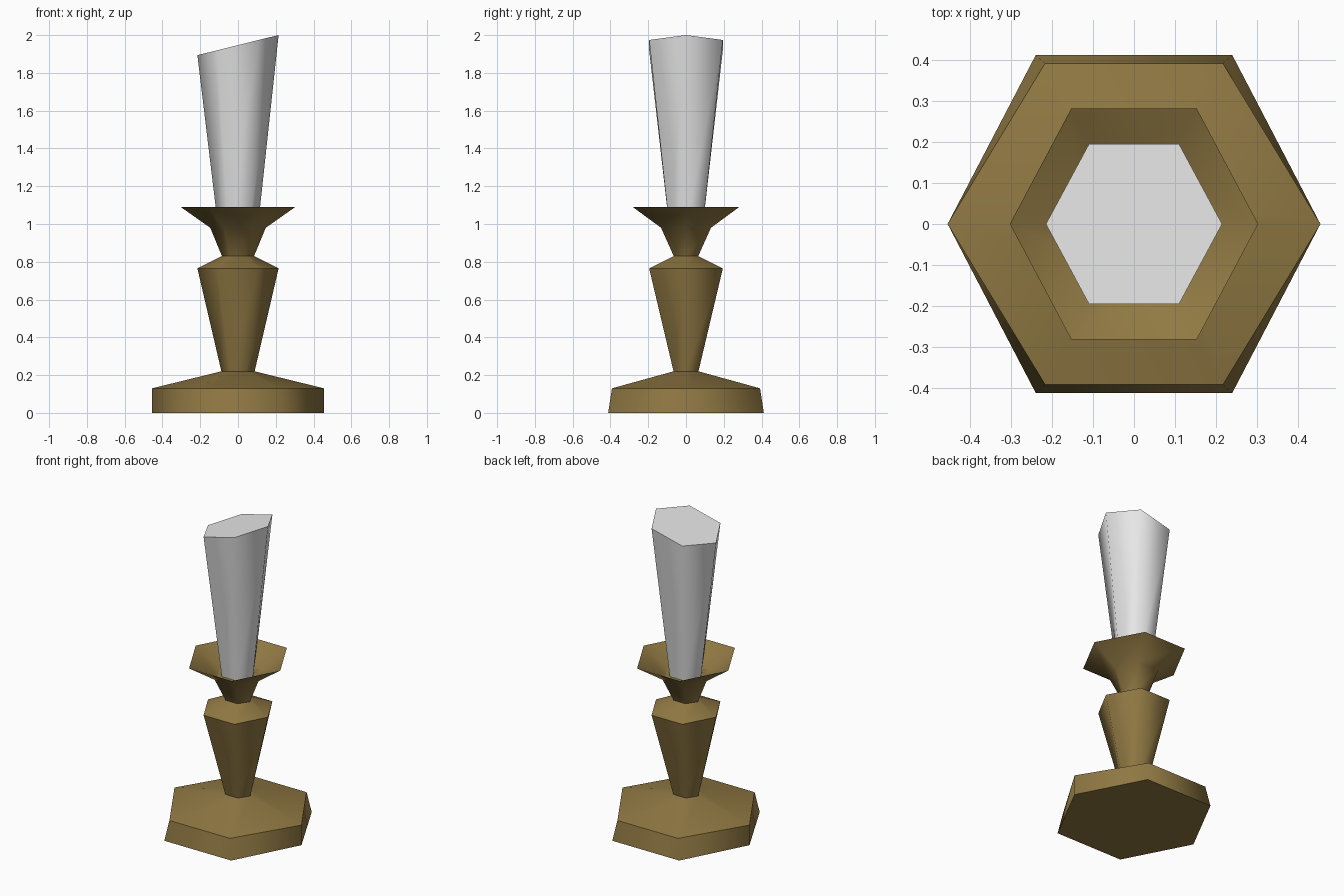
import bpy
import bmesh

cube = bpy.data.objects.get("Cube")
if cube:
    bpy.data.objects.remove(cube, do_unlink=True)


def make_material(name, color):
    mat = bpy.data.materials.new(name)
    mat.use_nodes = True
    mat.diffuse_color = color
    mat.node_tree.nodes["Principled BSDF"].inputs["Base Color"].default_value = color
    return mat


brass = make_material("dark brass", (0.28, 0.19, 0.056, 1))
wax = make_material("pale wax", (0.8, 0.8, 0.8, 1))


def hexagon(rx, mx, ry):
    """Six points with corners on the x axis: tip radius, side corner x, half depth."""
    return [(rx, 0), (mx, ry), (-mx, ry), (-rx, 0), (-mx, -ry), (mx, -ry)]


def loft(name, rings, mat, soft=(), cap_start=False, cap_end=False, top_slope=0):
    """Join hexagon rings (z, rx, mx, ry); rings not listed as soft get hard edges."""
    bm = bmesh.new()
    loops = []
    for z, rx, mx, ry in rings:
        loops.append([bm.verts.new((x, y, z)) for x, y in hexagon(rx, mx, ry)])
    for v in loops[-1]:
        v.co.z += top_slope * v.co.x
    for low, high in zip(loops, loops[1:]):
        for i in range(6):
            j = (i + 1) % 6
            bm.faces.new((low[i], low[j], high[j], high[i]))
    if cap_start:
        bm.faces.new(loops[0][::-1])
    if cap_end:
        bm.faces.new(loops[-1])
    for face in bm.faces:
        face.smooth = True
    for k, loop in enumerate(loops):
        if k not in soft:
            for i in range(6):
                bm.edges.get((loop[i], loop[(i + 1) % 6])).smooth = False
    mesh = bpy.data.meshes.new(name)
    bm.to_mesh(mesh)
    bm.free()
    mesh.materials.append(mat)
    obj = bpy.data.objects.new(name, mesh)
    bpy.context.collection.objects.link(obj)
    return obj


# Wide foot with a shallow sloping top
loft("base", [(0, 0.455, 0.24, 0.412),
              (0.13, 0.455, 0.217, 0.392),
              (0.22, 0.088, 0.044, 0.066)], brass, cap_start=True)

# Flared stem with a shoulder
loft("stem", [(0.22, 0.088, 0.044, 0.066),
              (0.765, 0.215, 0.11, 0.195),
              (0.83, 0.085, 0.043, 0.065)], brass)

# Drip bowl: outer flare, thin rim, hollow inside
loft("bowl", [(0.83, 0.085, 0.043, 0.065),
              (0.98, 0.147, 0.075, 0.132),
              (1.09, 0.303, 0.153, 0.282),
              (0.99, 0.135, 0.069, 0.12)], brass, soft=(1,), cap_end=True)

# Candle widening upward to a slanted top
loft("candle", [(0.98, 0.105, 0.053, 0.088),
                (1.947, 0.215, 0.11, 0.195)], wax,
     cap_start=True, cap_end=True, top_slope=0.248)
